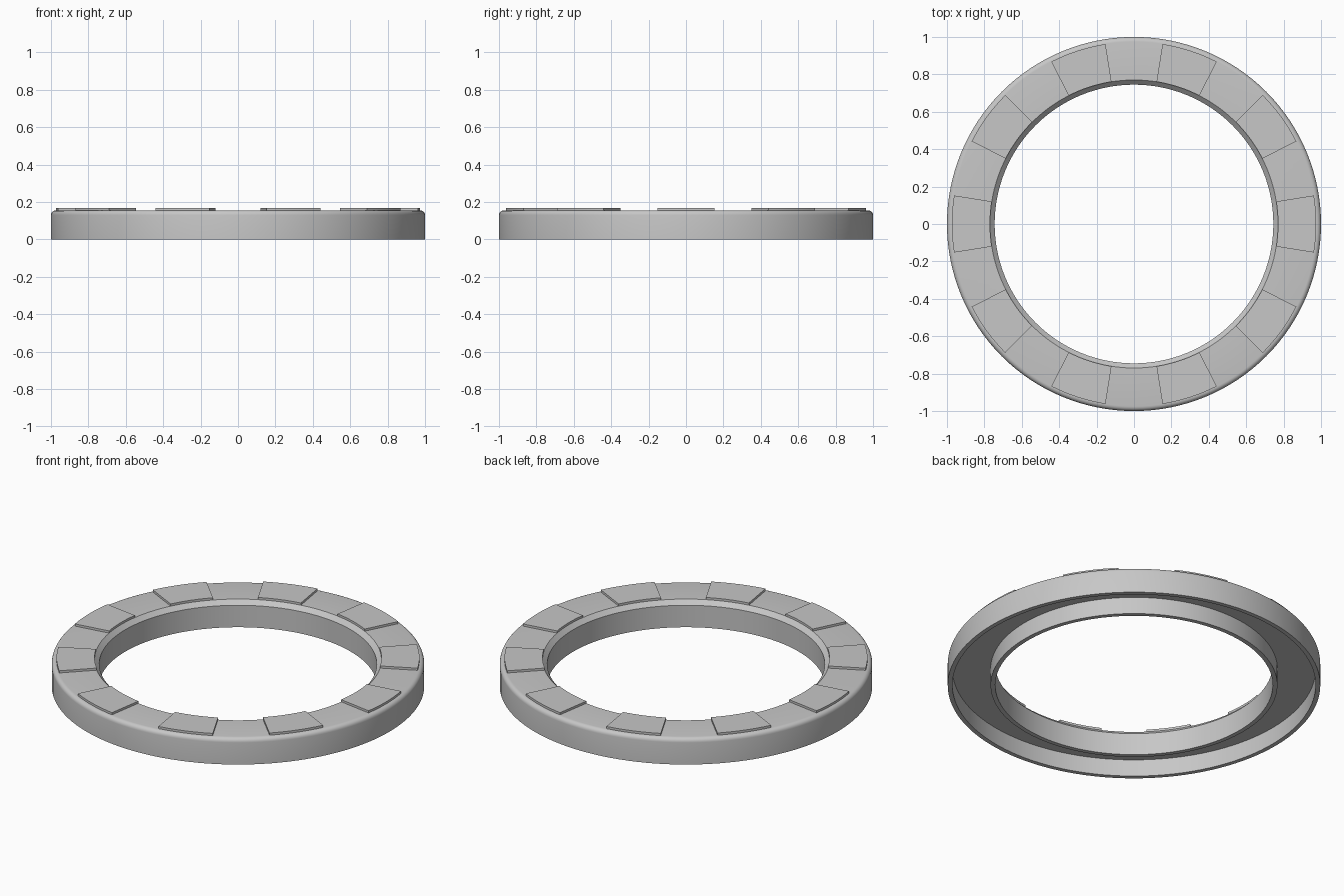
import bpy, bmesh
from math import sin, cos, pi, radians

cube = bpy.data.objects.get("Cube")
if cube:
    bpy.data.objects.remove(cube, do_unlink=True)

# One plain grey for every part
GREY = (0.57, 0.57, 0.57, 1.0)
grey = bpy.data.materials.new("plain grey")
grey.use_nodes = True
grey.diffuse_color = GREY
for node in grey.node_tree.nodes:
    if node.type == "BSDF_PRINCIPLED":
        node.inputs["Base Color"].default_value = GREY


def sweep(name, profile, start, angle, steps):
    """Sweep a closed (radius, z) profile around z; cap the ends unless it is a full turn."""
    full = abs(angle - 2 * pi) < 1e-6
    bm = bmesh.new()
    rings = []
    for i in range(steps if full else steps + 1):
        a = start + angle * i / steps
        rings.append([bm.verts.new((r * cos(a), r * sin(a), z)) for r, z in profile])
    n = len(profile)
    for i in range(steps):
        p, q = rings[i], rings[(i + 1) % len(rings)]
        for j in range(n):
            k = (j + 1) % n
            bm.faces.new((p[j], p[k], q[k], q[j]))
    if not full:
        bm.faces.new(rings[0])
        bm.faces.new(rings[-1])
    bmesh.ops.recalc_face_normals(bm, faces=bm.faces)
    mesh = bpy.data.meshes.new(name)
    bm.to_mesh(mesh)
    bm.free()
    mesh.materials.append(grey)
    obj = bpy.data.objects.new(name, mesh)
    bpy.context.collection.objects.link(obj)
    bpy.ops.object.select_all(action="DESELECT")
    obj.select_set(True)
    bpy.context.view_layer.objects.active = obj
    bpy.ops.object.shade_smooth_by_angle(angle=radians(30))
    return obj


# Ring body: hollow underneath, rounded outer rim, chamfered inner rim
OUTER, INNER, WALL = 1.0, 0.745, 0.025
TOP, CEILING, ROUND = 0.155, 0.1, 0.025
profile = [(OUTER, 0)]
for i in range(6):
    a = pi / 2 * i / 5
    profile.append((OUTER - ROUND + ROUND * cos(a), TOP - ROUND + ROUND * sin(a)))
profile += [
    (INNER + WALL, TOP), (INNER, TOP - WALL),
    (INNER, 0), (INNER + WALL, 0),
    (INNER + WALL, CEILING), (OUTER - WALL, CEILING), (OUTER - WALL, 0),
]
sweep("ring_body", profile, 0, 2 * pi, 128)

# Ten raised pads spaced evenly on the top face
PADS = 10
HALF = radians(9)
pad = [(INNER + WALL, 0.15), (0.974, 0.15), (0.974, 0.168), (INNER + WALL, 0.168)]
for i in range(PADS):
    sweep(f"raised_pad_{i + 1}", pad, 2 * pi * i / PADS - HALF, 2 * HALF, 8)
